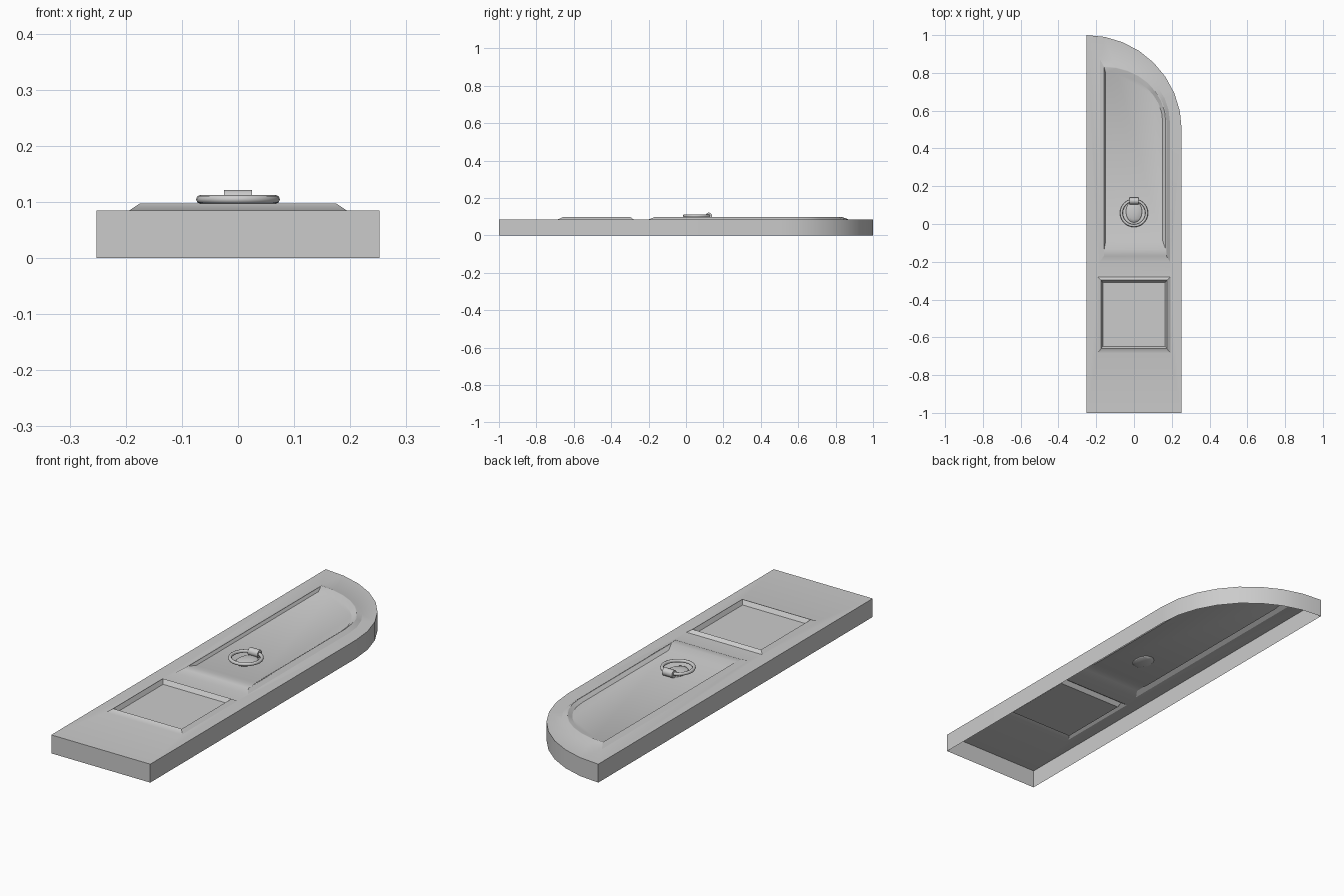
import bpy, bmesh
from math import sin, cos, pi, radians
from mathutils import Matrix

if "Cube" in bpy.data.objects:
    bpy.data.objects.remove(bpy.data.objects["Cube"])

TOP = 0.085


def leaf(x0, x1, y0, spring, y1, n=8):
    """Outline with a quarter-ellipse arch springing on the right side."""
    arch = [(x0 + (x1 - x0) * cos(i * pi / 2 / n), spring + (y1 - spring) * sin(i * pi / 2 / n))
            for i in range(n + 1)]
    return [(x0, y0), (x1, y0)] + arch


def rect(x0, x1, y0, y1):
    return [(x0, y0), (x1, y0), (x1, y1), (x0, y1)]


def ring(bm, pts, z):
    return [bm.verts.new((x, y, z)) for x, y in pts]


def bridge(bm, a, b):
    n = len(a)
    for i in range(n):
        bm.faces.new((a[i], a[(i + 1) % n], b[(i + 1) % n], b[i]))


def edges(bm, loop):
    out = []
    for i, v in enumerate(loop):
        w = loop[(i + 1) % len(loop)]
        out.append(bm.edges.get((v, w)) or bm.edges.new((v, w)))
    return out


def finish(bm, name, angle=30):
    me = bpy.data.meshes.new(name)
    bm.to_mesh(me)
    bm.free()
    ob = bpy.data.objects.new(name, me)
    bpy.context.collection.objects.link(ob)
    bpy.ops.object.select_all(action='DESELECT')
    ob.select_set(True)
    bpy.context.view_layer.objects.active = ob
    bpy.ops.object.shade_smooth_by_angle(angle=radians(angle))
    return ob


# Door leaf: open-backed shell with two moulded panels
bm = bmesh.new()
outline = leaf(-0.2525, 0.2525, -1, 0.5, 1)
base, rim = ring(bm, outline, 0), ring(bm, outline, TOP)
bridge(bm, base, rim)

panels = [
    [(leaf(-0.18, 0.19, -0.20, 0.54, 0.87), TOP),
     (leaf(-0.16, 0.172, -0.17, 0.54, 0.835), 0.097),
     (leaf(-0.158, 0.168, -0.135, 0.54, 0.83), 0.097),
     (leaf(-0.15, 0.152, -0.09, 0.54, 0.80), 0.085)],
    [(rect(-0.193, 0.193, -0.685, -0.28), TOP),
     (rect(-0.175, 0.175, -0.66, -0.297), 0.097),
     (rect(-0.165, 0.165, -0.648, -0.31), 0.078)],
]
front_edges = edges(bm, rim)
for profile in panels:
    loops = [ring(bm, pts, z) for pts, z in profile]
    for a, b in zip(loops, loops[1:]):
        bridge(bm, a, b)
    bm.faces.new(loops[-1])
    front_edges += edges(bm, loops[0])
bmesh.ops.triangle_fill(bm, edges=front_edges, use_beauty=True, use_dissolve=False)
bmesh.ops.recalc_face_normals(bm, faces=bm.faces)
finish(bm, "door_leaf")

# Backplate dome
bm = bmesh.new()
bmesh.ops.create_uvsphere(bm, u_segments=16, v_segments=8, radius=1,
                          matrix=Matrix.Translation((0, 0.065, 0.087)) @ Matrix.Diagonal((0.043, 0.058, 0.012, 1)))
finish(bm, "handle_backplate")

# Pull ring
bpy.ops.mesh.primitive_torus_add(major_segments=24, minor_segments=8, major_radius=0.067,
                                 minor_radius=0.0078, location=(0, 0.058, 0.1045))
bpy.context.object.name = "pull_ring"
bpy.ops.object.shade_smooth_by_angle(angle=radians(50))

# Ring mount: short barrel across the top of the ring
bm = bmesh.new()
bmesh.ops.create_cone(bm, cap_ends=True, segments=12, radius1=0.0175, radius2=0.0175, depth=0.05,
                      matrix=Matrix.Translation((0, 0.122, 0.104)) @ Matrix.Rotation(pi / 2, 4, 'Y'))
finish(bm, "ring_mount", 40)
